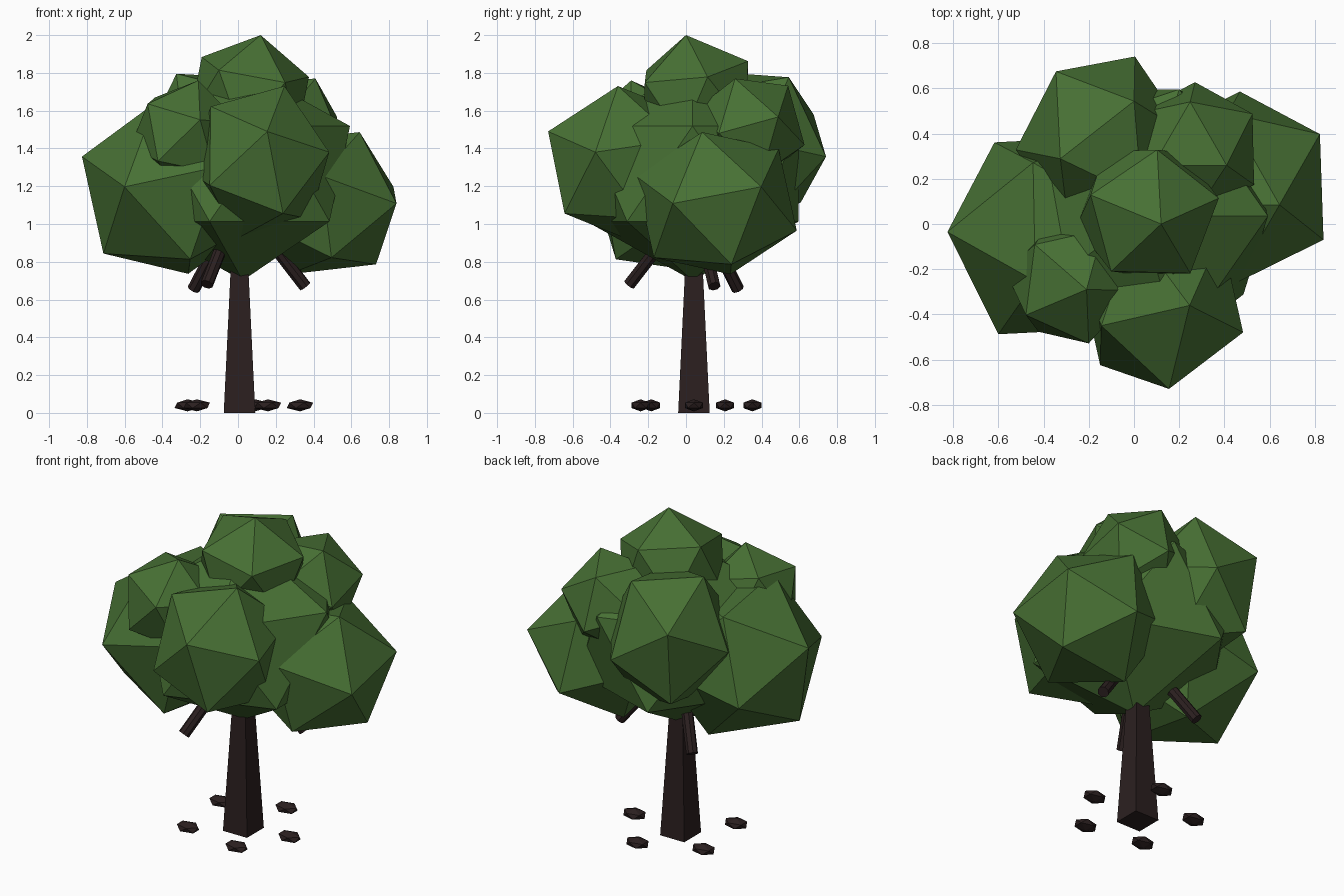
import bpy, bmesh, math
from mathutils import Vector, Matrix

cube = bpy.data.objects.get("Cube")
if cube:
    bpy.data.objects.remove(cube, do_unlink=True)


def material(name, rgb):
    m = bpy.data.materials.new(name)
    m.use_nodes = True
    m.diffuse_color = (*rgb, 1)
    bsdf = m.node_tree.nodes["Principled BSDF"]
    bsdf.inputs["Base Color"].default_value = (*rgb, 1)
    bsdf.inputs["Roughness"].default_value = 0.9
    return m


LEAF = material("leaf green", (0.063, 0.162, 0.034))
BARK = material("dark bark", (0.024, 0.014, 0.014))


def finish(name, bm, mat):
    mesh = bpy.data.meshes.new(name)
    bm.to_mesh(mesh)
    bm.free()
    mesh.materials.append(mat)
    obj = bpy.data.objects.new(name, mesh)
    bpy.context.scene.collection.objects.link(obj)
    return obj


def ico(name, matrix, mat):
    bm = bmesh.new()
    bmesh.ops.create_icosphere(bm, subdivisions=1, radius=1, matrix=matrix)
    return finish(name, bm, mat)


def leaf_clump(name, centre, apex, neighbour, stretch=(1, 1, 1)):
    """Twenty-sided clump turned so two of its corners point as given."""
    c = Vector(centre)
    shape = Matrix.Diagonal(stretch)
    up = shape.inverted() @ (Vector(apex) - c)
    side = shape.inverted() @ (Vector(neighbour) - c)
    z = up.normalized()
    x = (side - side.dot(z) * z).normalized()
    turn = Matrix((x, z.cross(x), z)).transposed()
    return ico(name, Matrix.Translation(c) @ (shape @ turn * up.length).to_4x4(), LEAF)


def post(name, start, end, r1, r2, sides, spin=0.0):
    """Tapered post between two points."""
    a, b = Vector(start), Vector(end)
    turn = (b - a).to_track_quat("Z", "Y").to_matrix().to_4x4()
    place = Matrix.Translation((a + b) / 2) @ turn @ Matrix.Rotation(spin, 4, "Z")
    bm = bmesh.new()
    bmesh.ops.create_cone(bm, cap_ends=True, segments=sides, radius1=r1,
                          radius2=r2, depth=(b - a).length, matrix=place)
    return finish(name, bm, BARK)


AXIS = Vector((0.008, 0.042, 0))

# Square tapered trunk
trunk_top = AXIS + Vector((0, 0, 1.0))
post("trunk", AXIS, trunk_top, 0.118, 0.05, 4, math.pi / 4)

# Branches rising into the canopy
joint = AXIS + Vector((0, 0, 1.12))
for name, tip in (("branch_left", (0.355, 0.15, 0.67)),
                  ("branch_back", (-0.235, 0.275, 0.655)),
                  ("branch_front", (-0.165, -0.3, 0.68))):
    post(name, tip, joint, 0.034, 0.034, 8)

# Canopy core, slightly flattened
ico("canopy_core",
    Matrix.Translation((0.025, 0.035, 1.266)) @ Matrix.Diagonal((0.635, 0.66, 0.565, 1)), LEAF)

# Leaf clumps: centre, one corner, a neighbouring corner, stretch
clumps = {
    "clump_top": ((0.06, 0.052, 1.67), (0.12, 0.0, 2.0), (0.39, 0.12, 1.77)),
    "clump_right": ((-0.35, -0.05, 1.19), (-0.826, -0.035, 1.357), (-0.6, -0.47, 1.2)),
    "clump_front": ((0.118, -0.335, 1.325), (0.155, -0.73, 1.49), (0.487, -0.527, 1.4),
                    (0.91, 1, 1)),
    "clump_left": ((0.455, 0.16, 1.11), (0.823, 0.398, 1.197), (0.823, -0.08, 1.105),
                   (1, 1.02, 0.95)),
    "clump_back": ((-0.142, 0.362, 1.41), (0.0, 0.544, 1.777), (0.013, 0.739, 1.41),
                   (0.88, 0.95, 1.03)),
    "clump_back_left": ((0.265, 0.33, 1.505), (0.41, 0.26, 1.77), (0.535, 0.487, 1.58)),
    "clump_front_right": ((-0.28, -0.25, 1.47), (-0.21, -0.29, 1.76), (-0.466, -0.40, 1.65)),
}
for name, shape in clumps.items():
    leaf_clump(name, *shape)

# Uneven ring of flat stones around the trunk
for i, degrees in enumerate((0, 75, 149, 225, 298)):
    a = math.radians(degrees)
    spot = AXIS + Vector((0.32 * math.cos(a), 0.32 * math.sin(a), 0.04))
    ico(f"stone_{i + 1}",
        Matrix.Translation(spot) @ Matrix.Diagonal((0.078, 0.056, 0.032, 1)), BARK)
